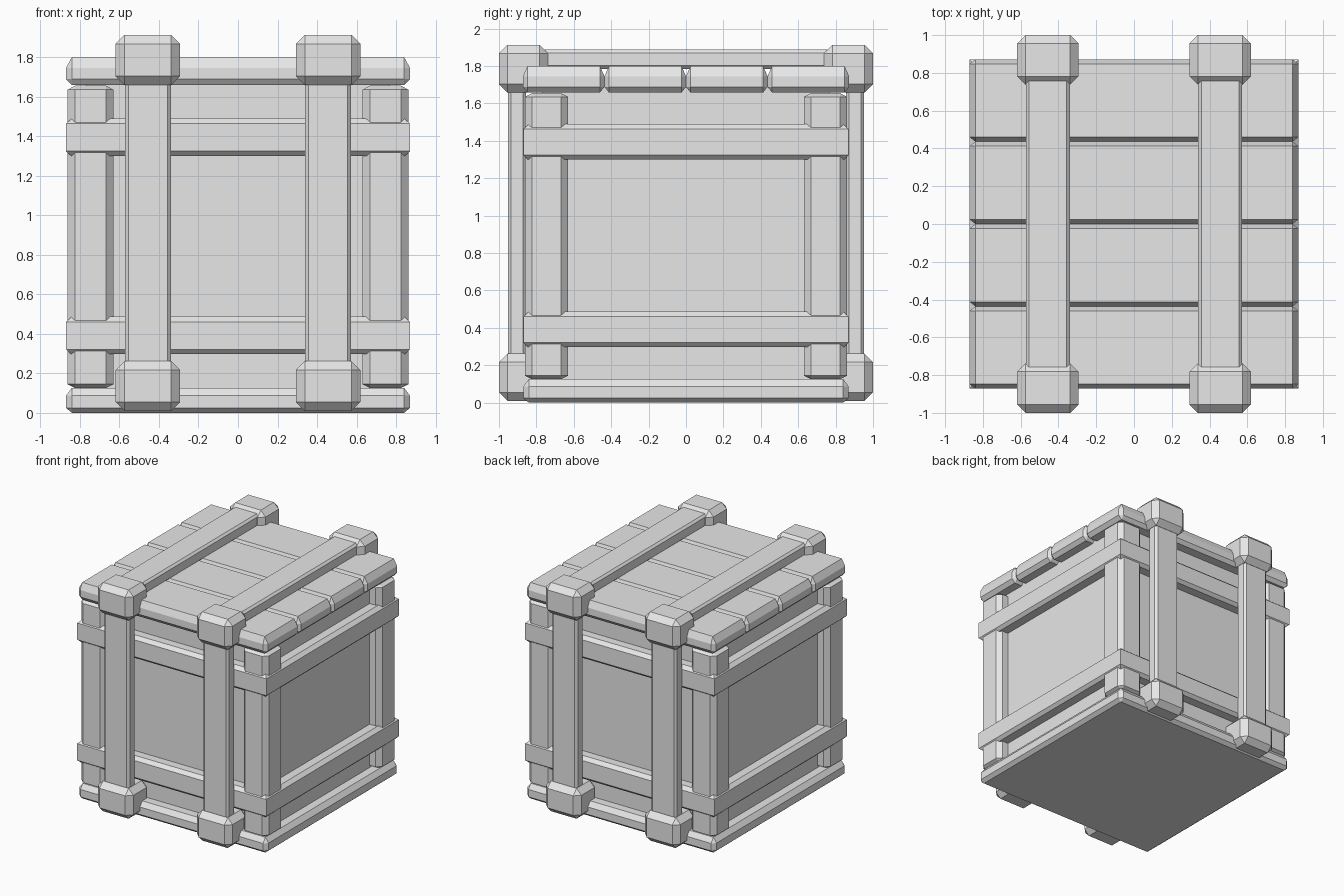
import bpy, bmesh

if "Cube" in bpy.data.objects:
    bpy.data.objects.remove(bpy.data.objects["Cube"])

grey = bpy.data.materials.new("plain_grey")
grey.diffuse_color = (0.8, 0.8, 0.8, 1)
grey.use_nodes = True
grey.node_tree.nodes["Principled BSDF"].inputs["Base Color"].default_value = grey.diffuse_color


def hull(name, points):
    """Flat-faced convex solid around the given points."""
    bm = bmesh.new()
    for p in points:
        bm.verts.new(p)
    bmesh.ops.convex_hull(bm, input=bm.verts[:])
    bmesh.ops.dissolve_limit(bm, angle_limit=0.01, verts=bm.verts[:], edges=bm.edges[:])
    bmesh.ops.recalc_face_normals(bm, faces=bm.faces[:])
    mesh = bpy.data.meshes.new(name)
    bm.to_mesh(mesh)
    bm.free()
    mesh.materials.append(grey)
    obj = bpy.data.objects.new(name, mesh)
    bpy.context.collection.objects.link(obj)
    return obj


def block(name, xs, ys, zs, cx, cy, c_low, c_high):
    """Box with chamfered edges; the chamfer depth differs per axis."""
    pts = []
    for x, dx in ((min(xs), cx), (max(xs), -cx)):
        for y, dy in ((min(ys), cy), (max(ys), -cy)):
            for z, dz in ((zs[0], c_low), (zs[1], -c_high)):
                pts += [(x, y + dy, z + dz), (x + dx, y, z + dz), (x + dx, y + dy, z)]
    return hull(name, pts)


def even_block(name, xs, ys, zs, c):
    return block(name, xs, ys, zs, c, c, c, c)


# Inner box panels
B = 0.77
hull("body", [(x, y, z) for x in (-B, B) for y in (-B, B) for z in (0.06, 1.69)])

# Floor slab
block("base", (-0.87, 0.87), (-0.87, 0.87), (0, 0.127), 0.03, 0.03, 0.025, 0.04)

# Four lid planks
for i in range(4):
    y = -0.872 + i * 0.436
    block("lid_plank", (-0.87, 0.87), (y, y + 0.436), (1.658, 1.80), 0.03, 0.024, 0.03, 0.055)

# Corner posts
for sx in (-1, 1):
    for sy in (-1, 1):
        block("corner_post", (sx * 0.63, sx * 0.862), (sy * 0.63, sy * 0.862),
              (0.125, 1.655), 0.038, 0.038, 0.02, 0.02)

# Horizontal bands round the box, sharp corners with sloped top and bottom edges
for z0 in (0.297, 1.30):
    rings = ((0.845, z0), (0.87, z0 + 0.024), (0.87, z0 + 0.163), (0.84, z0 + 0.19))
    hull("band", [(sx * r, sy * r, z) for r, z in rings for sx in (-1, 1) for sy in (-1, 1)])

# Strap beams and the blocks at their ends
for cx in (-0.456, 0.456):
    beam = (cx - 0.116, cx + 0.116)
    wide = (cx - 0.163, cx + 0.163)
    even_block("top_strap", beam, (-0.85, 0.85), (1.785, 1.888), 0.017)
    for sy in (-1, 1):
        even_block("side_strap", beam, (sy * 0.855, sy * 0.953), (0.15, 1.75), 0.017)
        even_block("top_strap_block", wide, (sy * 0.737, sy), (1.658, 1.912), 0.045)
        even_block("bottom_strap_block", wide, (sy * 0.737, sy), (0.01, 0.262), 0.045)
